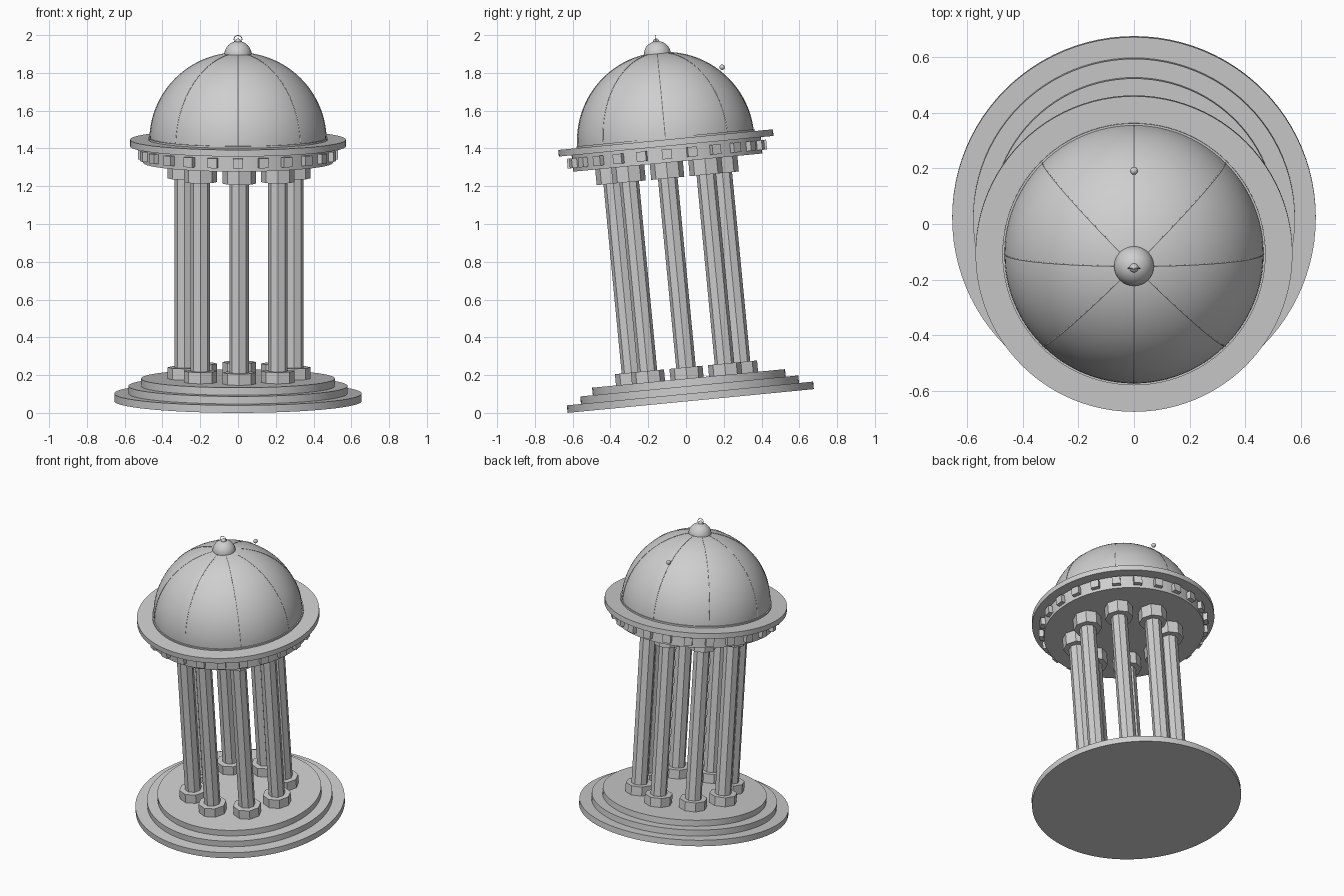
import bpy
import bmesh
from math import radians, pi, cos, sin
from mathutils import Matrix, Vector

cube = bpy.data.objects.get("Cube")
if cube:
    bpy.data.objects.remove(cube, do_unlink=True)

stone = bpy.data.materials.new("pale_grey_stone")
stone.use_nodes = True
grey = (0.62, 0.62, 0.62, 1)
stone.diffuse_color = grey
stone.node_tree.nodes["Principled BSDF"].inputs["Base Color"].default_value = grey

# The whole building leans toward the front
LEAN = Matrix.Translation((0, 0.025, 0.063)) @ Matrix.Rotation(radians(5.5), 4, "X")


def finish(name, bm, smooth=True):
    """Turn a bmesh into a leaning stone object."""
    bmesh.ops.recalc_face_normals(bm, faces=bm.faces)
    mesh = bpy.data.meshes.new(name)
    bm.to_mesh(mesh)
    bm.free()
    mesh.transform(LEAN)
    mesh.materials.append(stone)
    obj = bpy.data.objects.new(name, mesh)
    bpy.context.collection.objects.link(obj)
    if smooth:
        bpy.ops.object.select_all(action="DESELECT")
        obj.select_set(True)
        bpy.context.view_layer.objects.active = obj
        bpy.ops.object.shade_smooth_by_angle(angle=radians(30))
    return obj


def add_drum(bm, radius, low, high, sides, x=0, y=0):
    place = Matrix.Translation((x, y, (low + high) / 2))
    bmesh.ops.create_cone(bm, cap_ends=True, segments=sides, radius1=radius,
                          radius2=radius, depth=high - low, matrix=place)


def disc(name, radius, low, high):
    bm = bmesh.new()
    add_drum(bm, radius, low, high, 96)
    finish(name, bm)


def ball(name, radius, centre):
    bm = bmesh.new()
    bmesh.ops.create_uvsphere(bm, u_segments=32, v_segments=16, radius=radius,
                              matrix=Matrix.Translation(centre))
    finish(name, bm)


def add_arc(bm, major, minor, start, end, steps, place):
    """Sweep a small square section along an arc in the local XZ plane."""
    rings = []
    for i in range(steps + 1):
        a = start + (end - start) * i / steps
        ring = []
        for k in range(6):
            b = k * pi / 3
            r = major + minor * cos(b)
            co = place @ Vector((r * cos(a), minor * sin(b), r * sin(a)))
            ring.append(bm.verts.new(co))
        rings.append(ring)
    for p, q in zip(rings, rings[1:]):
        for k in range(6):
            n = (k + 1) % 6
            bm.faces.new((p[k], p[n], q[n], q[k]))


# Three round steps
STEP = 0.04
for i, radius in enumerate((0.655, 0.58, 0.513)):
    disc(f"step_{i + 1}", radius, i * STEP, (i + 1) * STEP)

# Eight octagonal columns with bases and capitals
for i in range(8):
    a = i * pi / 4
    bm = bmesh.new()
    x, y = 0.29 * cos(a) + 0.006, 0.29 * sin(a) - 0.008
    for radius, low, high in ((0.088, 0.12, 0.18), (0.052, 0.18, 1.185),
                              (0.088, 1.185, 1.27)):
        add_drum(bm, radius, low, high, 8, x, y)
    finish(f"column_{i + 1}", bm, smooth=False)

# Ring beam, block course and cornice
disc("ring_beam", 0.503, 1.268, 1.355)
bm = bmesh.new()
for i in range(24):
    place = (Matrix.Rotation(i * pi / 12, 4, "Z")
             @ Matrix.Translation((0.505, 0, 1.313))
             @ Matrix.Diagonal((0.05, 0.052, 0.052, 1)))
    bmesh.ops.create_cube(bm, size=1, matrix=place)
finish("cornice_blocks", bm, smooth=False)
disc("cornice", 0.571, 1.355, 1.39)
disc("dome_foot_ring", 0.474, 1.39, 1.4)

# Hemispherical dome
DOME_Z = 1.385
bm = bmesh.new()
bmesh.ops.create_uvsphere(bm, u_segments=96, v_segments=48, radius=0.467)
bmesh.ops.bisect_plane(bm, geom=bm.verts[:] + bm.edges[:] + bm.faces[:],
                       plane_co=(0, 0, 0), plane_no=(0, 0, 1), clear_inner=True)
bmesh.ops.translate(bm, verts=bm.verts, vec=(0, 0, DOME_Z))
finish("dome", bm)

# Fine ribs over the dome
bm = bmesh.new()
for i in range(4):
    place = Matrix.Translation((0, 0, DOME_Z)) @ Matrix.Rotation(i * pi / 4, 4, "Z")
    add_arc(bm, 0.467, 0.0025, 0, pi, 64, place)
finish("dome_ribs", bm)

# Finial with its tip, thin ring, and the small stud behind it
ball("finial", 0.072, (0, 0, 1.842))
ball("finial_tip", 0.016, (0, 0, 1.912))
bm = bmesh.new()
add_arc(bm, 0.021, 0.002, 0, 2 * pi, 24, Matrix.Translation((0, 0, 1.923)))
finish("finial_ring", bm)
ball("dome_stud", 0.014, (0, 0.335, 1.743))
